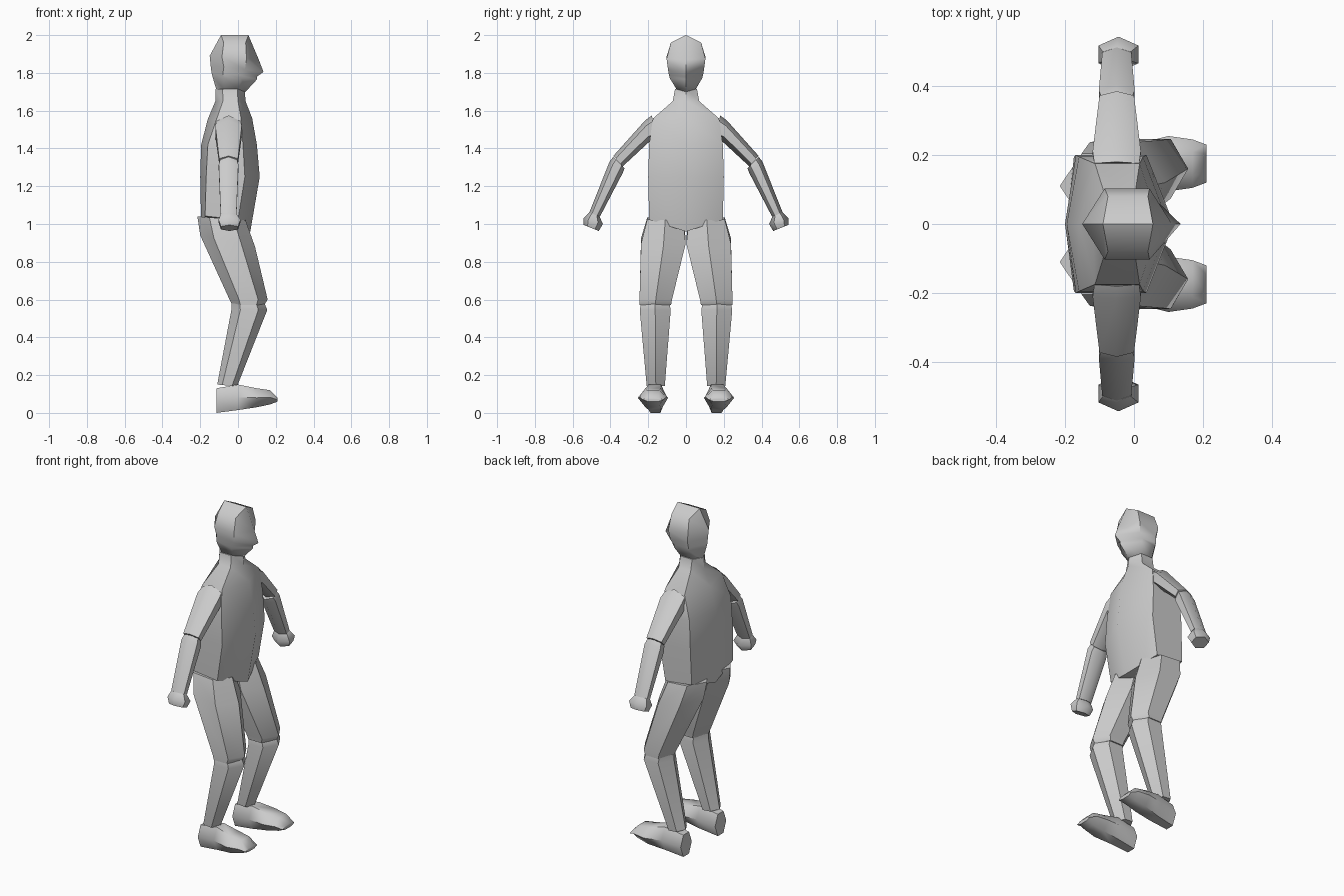
import bpy, bmesh
from mathutils import Vector as V

grey = bpy.data.materials.new("plain grey")
grey.diffuse_color = (0.6, 0.6, 0.6, 1)


def hexa(b, f, s, drop=0, t0=0.25, t1=0.75):
    """Six-sided section between points b and f, half width vector s."""
    b, f, s, d = V(b), V(f), V(s), V((0, 0, drop))
    p, q = b.lerp(f, t0) - d, b.lerp(f, t1) - d
    return [b, p + s, q + s, f, q - s, p - s]


def loft(name, rings, side=1):
    """Skin the sections; side = -1 mirrors across y."""
    bm = bmesh.new()
    vs = [[bm.verts.new((p.x, p.y * side, p.z)) for p in r] for r in rings]
    for a, b in zip(vs, vs[1:]):
        for i in range(6):
            j = (i + 1) % 6
            bm.faces.new((a[i], a[j], b[j], b[i]))
    for r in (vs[0], vs[-1]):
        bm.faces.new((r[0], r[1], r[2], r[3]))
        bm.faces.new((r[0], r[3], r[4], r[5]))
    bmesh.ops.recalc_face_normals(bm, faces=bm.faces)
    me = bpy.data.meshes.new(name)
    bm.to_mesh(me)
    bm.free()
    me.materials.append(grey)
    ob = bpy.data.objects.new(name, me)
    bpy.context.collection.objects.link(ob)
    bpy.ops.object.select_all(action='DESELECT')
    ob.select_set(True)
    bpy.context.view_layer.objects.active = ob
    bpy.ops.object.shade_smooth_by_angle(angle=0.9)


def upright(rows):
    """Rows: back x, front x, half width, z back, z front, side drop, t0, t1"""
    return [hexa((xb, 0, zb), (xf, 0, zf), (0, w, 0), d, t0, t1)
            for xb, xf, w, zb, zf, d, t0, t1 in rows]


# Head with nose and chin
loft("head", upright([
    (-0.11, 0.04, 0.05, 1.695, 1.70, -0.015, .25, .75),
    (-0.135, 0.10, 0.085, 1.78, 1.765, 0, .25, .65),
    (-0.14, 0.10, 0.09, 1.80, 1.78, 0, .25, .65),
    (-0.145, 0.135, 0.095, 1.84, 1.805, 0, .25, .65),
    (-0.15, 0.11, 0.103, 1.89, 1.87, 0, .25, .75),
    (-0.09, 0.055, 0.08, 2.0, 2.0, 0.04, .1, .9)]))

# Torso with neck
loft("torso", upright([
    (-0.195, 0.065, 0.195, 0.99, 0.96, -0.055, .08, .75),
    (-0.2, 0.115, 0.2, 1.25, 1.25, 0, .1, .75),
    (-0.195, 0.10, 0.195, 1.42, 1.42, 0, .12, .75),
    (-0.16, 0.075, 0.175, 1.555, 1.56, 0, .2, .75),
    (-0.12, 0.04, 0.07, 1.65, 1.65, 0, .25, .75),
    (-0.12, 0.035, 0.058, 1.715, 1.715, 0, .25, .75)]))


def arm(y0, z0, y1, z1, w, x=-0.05):
    return hexa((x, y0, z0), (x, y1, z1), (w, 0, 0))


def leg(xb, zb, xf, zf, y, w):
    return hexa((xb, y, zb), (xf, y, zf), (0, w, 0))


def foot(x, yi, yo, zl, zh):
    m = (zl + zh) / 2
    return hexa((x, yi, m), (x, yo, m), (0, 0, (zh - zl) / 2))


for tag, s in (("left", 1), ("right", -1)):
    # Arms
    loft(tag + "_upper_arm", [
        arm(.165, 1.45, .18, 1.575, .065),
        arm(.20, 1.43, .215, 1.55, .07),
        arm(.335, 1.305, .385, 1.36, .05)], s)
    loft(tag + "_forearm", [
        arm(.325, 1.295, .385, 1.355, .045),
        arm(.335, 1.27, .405, 1.33, .052),
        arm(.455, 1.04, .512, 1.06, .042)], s)
    loft(tag + "_hand", [
        arm(.46, 1.045, .512, 1.06, .04),
        arm(.44, 1.0, .543, 1.03, .058, -.045),
        arm(.462, .963, .542, .995, .045, -.045)], s)
    # Legs
    loft(tag + "_thigh", [
        leg(-.215, 1.04, .04, 1.02, .11, .095),
        leg(-.2, .94, .09, .88, .12, .118),
        leg(-.045, .60, .157, .60, .16, .086),
        leg(-.03, .572, .14, .572, .162, .083)], s)
    loft(tag + "_shin", [
        leg(-.035, .58, .14, .58, .163, .075),
        leg(-.035, .545, .155, .545, .163, .082),
        leg(-.11, .15, -.005, .14, .16, .048)], s)
    # Feet
    loft(tag + "_foot", [
        foot(-.115, .11, .215, 0, .13),
        foot(0, .10, .23, .015, .15),
        foot(.10, .095, .255, .03, .13),
        foot(.17, .105, .245, .045, .12),
        foot(.21, .12, .23, .06, .08)], s)
